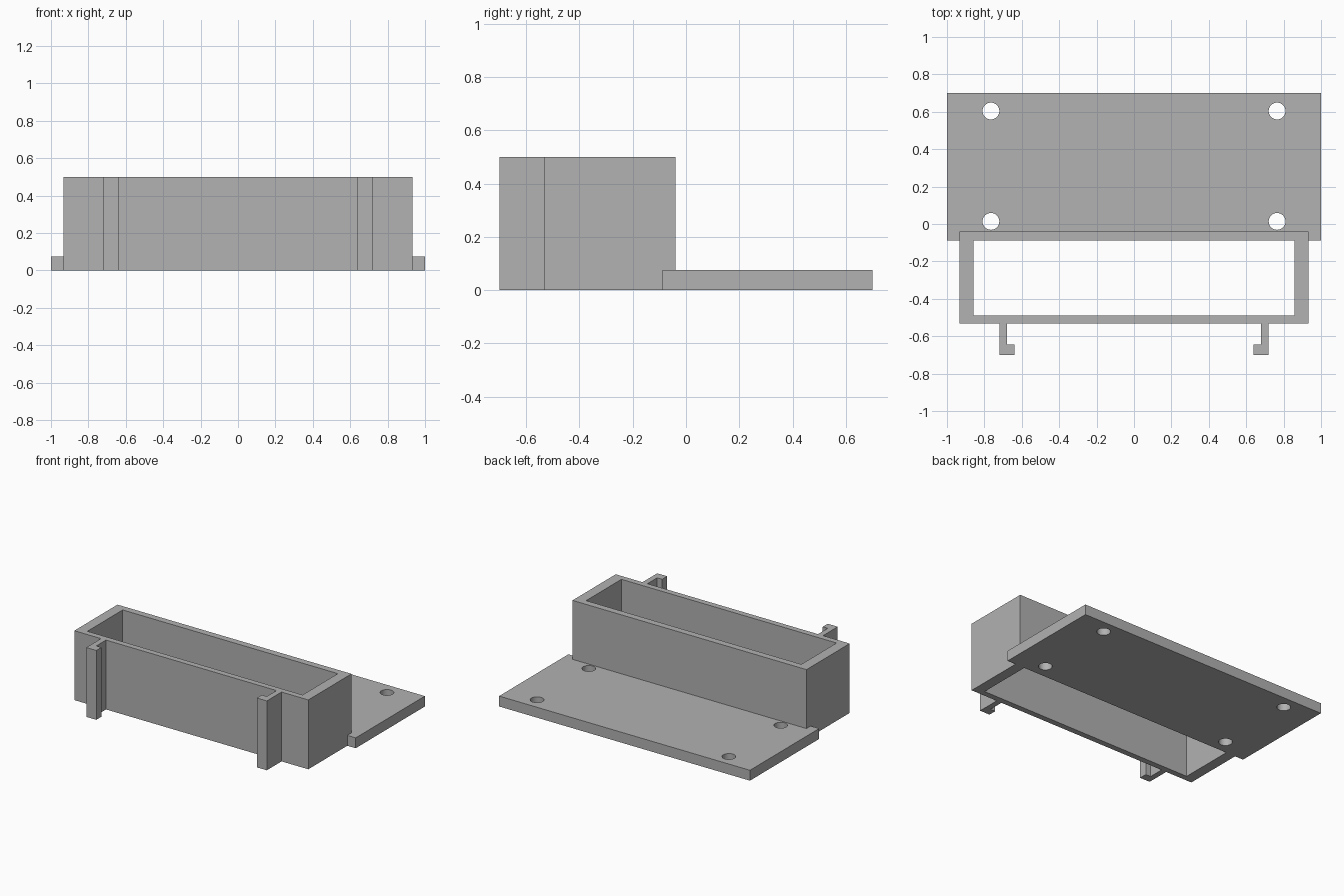
import bpy
import bmesh

cube = bpy.data.objects.get("Cube")
if cube:
    bpy.data.objects.remove(cube, do_unlink=True)

grey = bpy.data.materials.new("plain grey")
grey.use_nodes = True
colour = (0.445, 0.445, 0.445, 1)
grey.diffuse_color = colour
grey.node_tree.nodes["Principled BSDF"].inputs["Base Color"].default_value = colour

# Overall sizes
HEIGHT, PLATE_TOP = 0.5, 0.075
OUT_X, IN_X = 0.933, 0.858
FRONT, BACK = -0.532, -0.04
IN_FRONT, PLATE_FRONT = -0.49, -0.088
HOLE_X, HOLE_RADIUS = 0.765, 0.045


def add_object(name, bm):
    bmesh.ops.recalc_face_normals(bm, faces=bm.faces)
    mesh = bpy.data.meshes.new(name)
    bm.to_mesh(mesh)
    bm.free()
    mesh.materials.append(grey)
    obj = bpy.data.objects.new(name, mesh)
    bpy.context.collection.objects.link(obj)
    return obj


def prism(name, outline, z0, z1):
    """Extrude a flat outline from z0 up to z1."""
    bm = bmesh.new()
    face = bm.faces.new([bm.verts.new((x, y, z0)) for x, y in outline])
    top = bmesh.ops.extrude_face_region(bm, geom=[face])["geom"]
    bmesh.ops.translate(bm, vec=(0, 0, z1 - z0),
                        verts=[v for v in top if isinstance(v, bmesh.types.BMVert)])
    return add_object(name, bm)


def rectangle(x, y0, y1):
    return [(-x, y0), (x, y0), (x, y1), (-x, y1)]


def combine(target, tool, operation):
    """Apply a boolean and discard the tool."""
    mod = target.modifiers.new(operation, 'BOOLEAN')
    mod.operation, mod.object, mod.solver = operation, tool, 'EXACT'
    bpy.context.view_layer.objects.active = target
    bpy.ops.object.modifier_apply(modifier=mod.name)
    bpy.data.objects.remove(tool, do_unlink=True)


# Box outline with an inward-hooked clip on each side of the front
clip = [(0.68, FRONT), (0.68, -0.643), (0.64, -0.643),
        (0.64, -0.70), (0.72, -0.70), (0.72, FRONT)]
half = clip + [(OUT_X, FRONT), (OUT_X, BACK)]
outline = half + [(-x, y) for x, y in reversed(half)]
bracket = prism("clip_on_mounting_bracket", outline, 0, HEIGHT)

# Flat mounting plate behind the box
plate = prism("mounting_plate", rectangle(1, PLATE_FRONT, 0.70), 0, PLATE_TOP)
combine(bracket, plate, 'UNION')

# Open pocket right through the box
pocket = prism("pocket_cutter", rectangle(IN_X, IN_FRONT, PLATE_FRONT), -0.1, HEIGHT + 0.1)
combine(bracket, pocket, 'DIFFERENCE')

# Four screw holes through the plate
for x in (-HOLE_X, HOLE_X):
    for y in (0.014, 0.604):
        bm = bmesh.new()
        bmesh.ops.create_cone(bm, cap_ends=True, segments=32, radius1=HOLE_RADIUS,
                              radius2=HOLE_RADIUS, depth=0.3)
        bmesh.ops.translate(bm, vec=(x, y, 0), verts=bm.verts)
        combine(bracket, add_object("hole_cutter", bm), 'DIFFERENCE')

# Crisp corners, smooth hole walls
bpy.ops.object.select_all(action='DESELECT')
bracket.select_set(True)
bpy.context.view_layer.objects.active = bracket
bpy.ops.object.shade_smooth_by_angle(angle=0.52)
